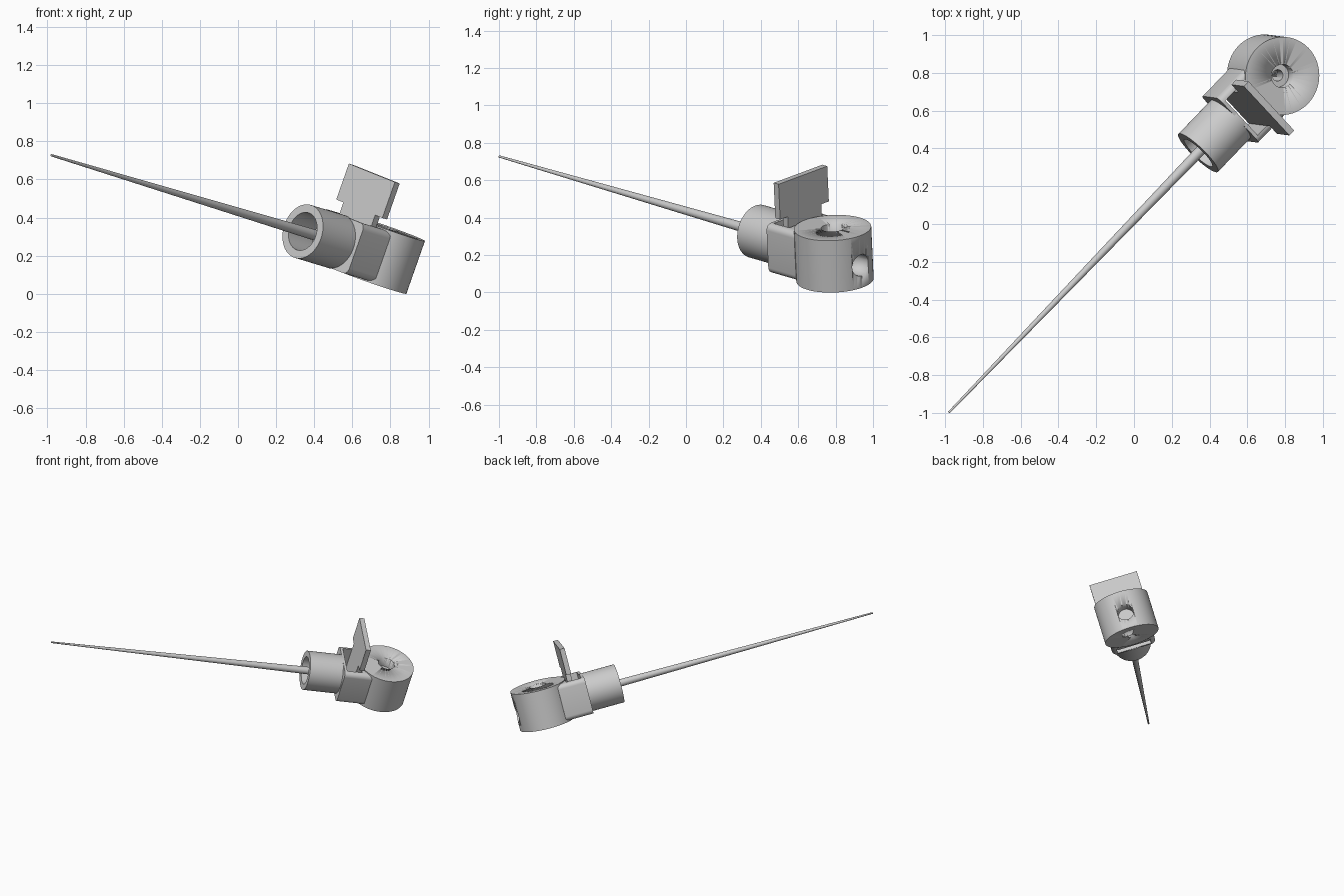
import bpy, bmesh, math
from mathutils import Vector, Matrix

if "Cube" in bpy.data.objects:
    bpy.data.objects.remove(bpy.data.objects["Cube"])

# Local frame: X along the rod axis, Y across, Z along the head axis
C = Vector((0.737, 0.79, 0.207))
TIP = Vector((-0.98, -0.998, 0.727))
X = (C - TIP).normalized()
Z = Vector((0.324, -0.051, 0.945))
Z = (Z - X * Z.dot(X)).normalized()
Y = Z.cross(X)
FRAME = Matrix.Translation(C) @ Matrix((X, Y, Z)).transposed().to_4x4()
REACH = (C - TIP).length


def finish(name, bm, smooth=True):
    bmesh.ops.recalc_face_normals(bm, faces=bm.faces)
    me = bpy.data.meshes.new(name)
    bm.to_mesh(me)
    bm.free()
    ob = bpy.data.objects.new(name, me)
    bpy.context.collection.objects.link(ob)
    ob.matrix_world = FRAME
    bpy.ops.object.select_all(action='DESELECT')
    ob.select_set(True)
    bpy.context.view_layer.objects.active = ob
    if smooth:
        bpy.ops.object.shade_smooth_by_angle(angle=math.radians(35))
    return ob


def lathe(name, profile, axis, offset=(0, 0, 0), steps=64):
    """Spin (radius, height) points that start and end on the axis."""
    bm = bmesh.new()
    pts = [Vector((r, 0, h)) if axis == 'Z' else Vector((h, 0, r)) for r, h in profile]
    vs = [bm.verts.new(p) for p in pts]
    es = [bm.edges.new(p) for p in zip(vs, vs[1:])]
    ax = (0, 0, 1) if axis == 'Z' else (1, 0, 0)
    bmesh.ops.spin(bm, geom=vs + es, cent=(0, 0, 0), axis=ax,
                   angle=math.tau, steps=steps, use_duplicate=False)
    bmesh.ops.remove_doubles(bm, verts=bm.verts, dist=1e-5)
    bmesh.ops.translate(bm, verts=bm.verts, vec=offset)
    return finish(name, bm)


def box(name, lo, hi, bevel=0.0):
    bm = bmesh.new()
    bmesh.ops.create_cube(bm, size=1)
    for v in bm.verts:
        v.co = [lo[i] + (v.co[i] + 0.5) * (hi[i] - lo[i]) for i in range(3)]
    if bevel:
        edges = [e for e in bm.edges if abs(e.verts[0].co.x - e.verts[1].co.x) > 1e-4]
        bmesh.ops.bevel(bm, geom=edges, offset=bevel, segments=6, profile=0.5, affect='EDGES')
    return finish(name, bm, bevel > 0)


def cut(ob, cutter):
    bpy.context.view_layer.objects.active = ob
    m = ob.modifiers.new("cut", 'BOOLEAN')
    m.operation, m.solver, m.object = 'DIFFERENCE', 'EXACT', cutter
    # keep the cut first in the stack, before the smoothing
    ob.modifiers.move(len(ob.modifiers) - 1, 0)
    bpy.ops.object.modifier_apply(modifier=m.name)
    bpy.data.objects.remove(cutter)


# Round head with a stepped vertical hole and a round side hole
R, H = 0.207, 0.147
head = lathe("head", [(0, -H), (R, -H), (R, H), (0, H)], 'Z')
cut(head, lathe("bore", [(0, -0.2), (0.03, -0.2), (0.03, 0.07), (0.062, 0.07),
                         (0.062, 0.2), (0, 0.2)], 'Z', steps=40))
cut(head, lathe("side_bore", [(0, 0.09), (0.06, 0.09), (0.06, 0.3), (0, 0.3)],
                'X', (0, 0, -0.02), 40))

# Rounded block between head and collar, with a slot for the plate
neck = box("neck_block", (-0.335, -0.167, -0.14), (-0.125, 0.167, 0.14), 0.035)
cut(neck, box("slot", (-0.315, -0.13, -0.3), (-0.2, 0.13, 0.3)))

# Hollow collar, closed towards the neck
lathe("collar", [(0, -0.32), (0.145, -0.32), (0.145, -0.586), (0.102, -0.586),
                 (0.102, -0.40), (0, -0.40)], 'X')

# Long tapering rod
lathe("rod", [(0, -REACH), (0.006, -REACH), (0.029, -0.45), (0.029, -0.38), (0, -0.38)],
      'X', steps=32)

# T-shaped plate dropped into the slot
bm = bmesh.new()
outline = [(-0.184, 0.4), (0.184, 0.4), (0.184, 0.2), (0.127, 0.2),
           (0.127, -0.14), (-0.127, -0.14), (-0.127, 0.2), (-0.184, 0.2)]
face = bm.faces.new([bm.verts.new((-0.246, y, z)) for y, z in outline])
ext = bmesh.ops.extrude_face_region(bm, geom=[face])
bmesh.ops.translate(bm, vec=(0.037, 0, 0),
                    verts=[g for g in ext["geom"] if isinstance(g, bmesh.types.BMVert)])
finish("slide_plate", bm, False)
